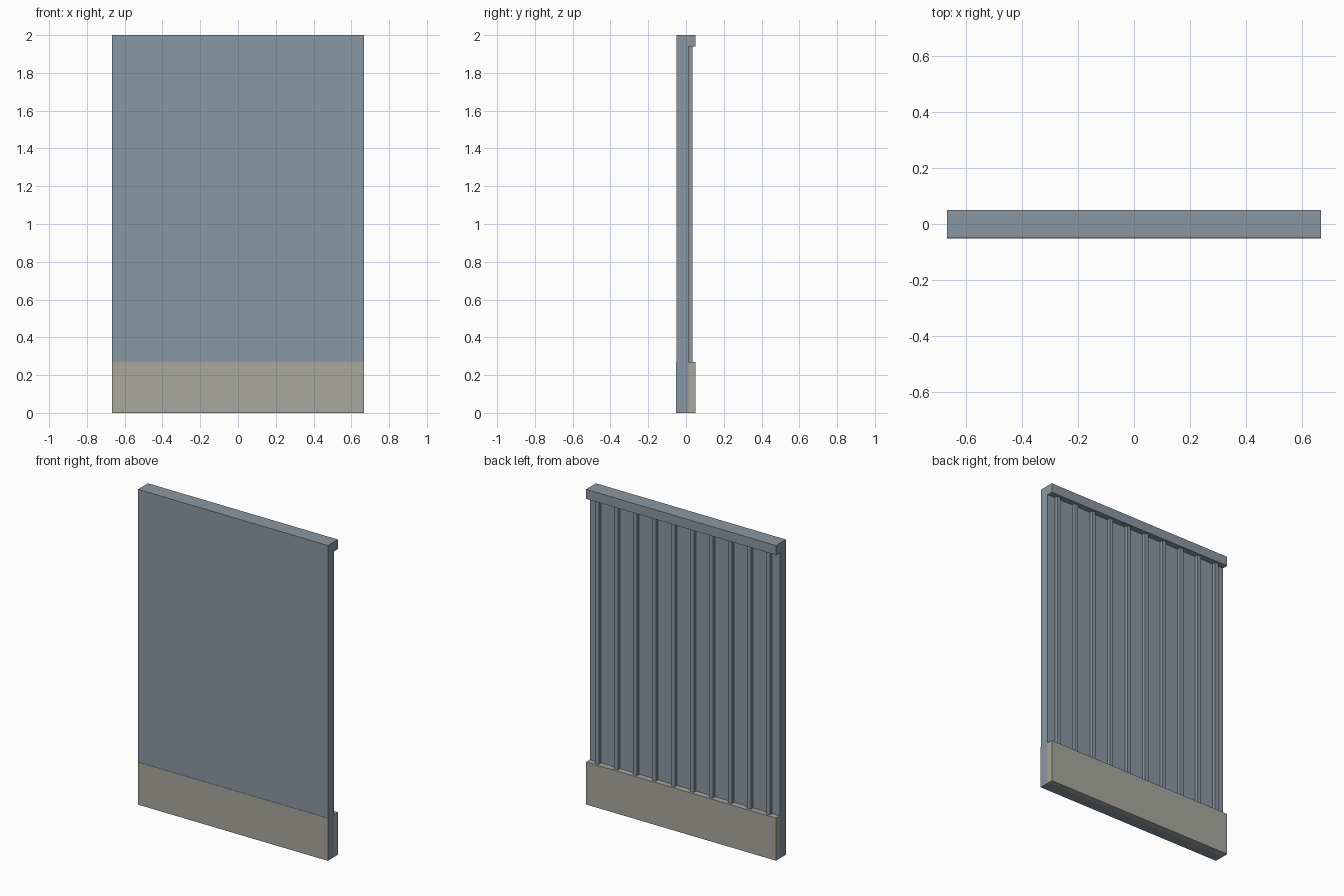
import bpy

if "Cube" in bpy.data.objects:
    bpy.data.objects.remove(bpy.data.objects["Cube"])


def material(name, rgb):
    m = bpy.data.materials.new(name)
    m.diffuse_color = (*rgb, 1.0)
    m.use_nodes = True
    m.node_tree.nodes["Principled BSDF"].inputs["Base Color"].default_value = m.diffuse_color
    return m


BLUE = material("blue_grey_paint", (0.254, 0.314, 0.366))
STONE = material("warm_grey_stone", (0.392, 0.386, 0.347))


def box(name, lo, hi, mat):
    """Axis-aligned box between two corners."""
    bpy.ops.mesh.primitive_cube_add(size=1, location=[(a + b) / 2 for a, b in zip(lo, hi)])
    ob = bpy.context.object
    ob.name = name
    ob.scale = [b - a for a, b in zip(lo, hi)]
    bpy.ops.object.transform_apply(location=False, rotation=False, scale=True)
    ob.data.materials.append(mat)
    return ob


W = 0.667          # half width of the wall
FRONT, BACK = -0.05, 0.012
BASE_TOP, CAP_BOTTOM = 0.27, 1.94

# Wall slab and overhanging top rail
box("wall_panel", (-W, FRONT, 0), (W, BACK, CAP_BOTTOM), BLUE)
box("top_rail", (-W, FRONT, CAP_BOTTOM), (W, 0.05, 2.0), BLUE)

# Stone skirting: thin facing at the front, thick block at the back
box("front_skirting", (-W, FRONT - 0.002, 0), (W, FRONT, BASE_TOP), STONE)
box("back_skirting", (-W, BACK, 0), (W, 0.05, BASE_TOP), STONE)

# Evenly spaced vertical battens on the back
COUNT = 10
step = 2 * W / COUNT
for i in range(COUNT):
    x = -W + step * (i + 0.5)
    box(f"batten_{i + 1}", (x - 0.0125, BACK, BASE_TOP), (x + 0.0125, 0.035, CAP_BOTTOM), BLUE)
